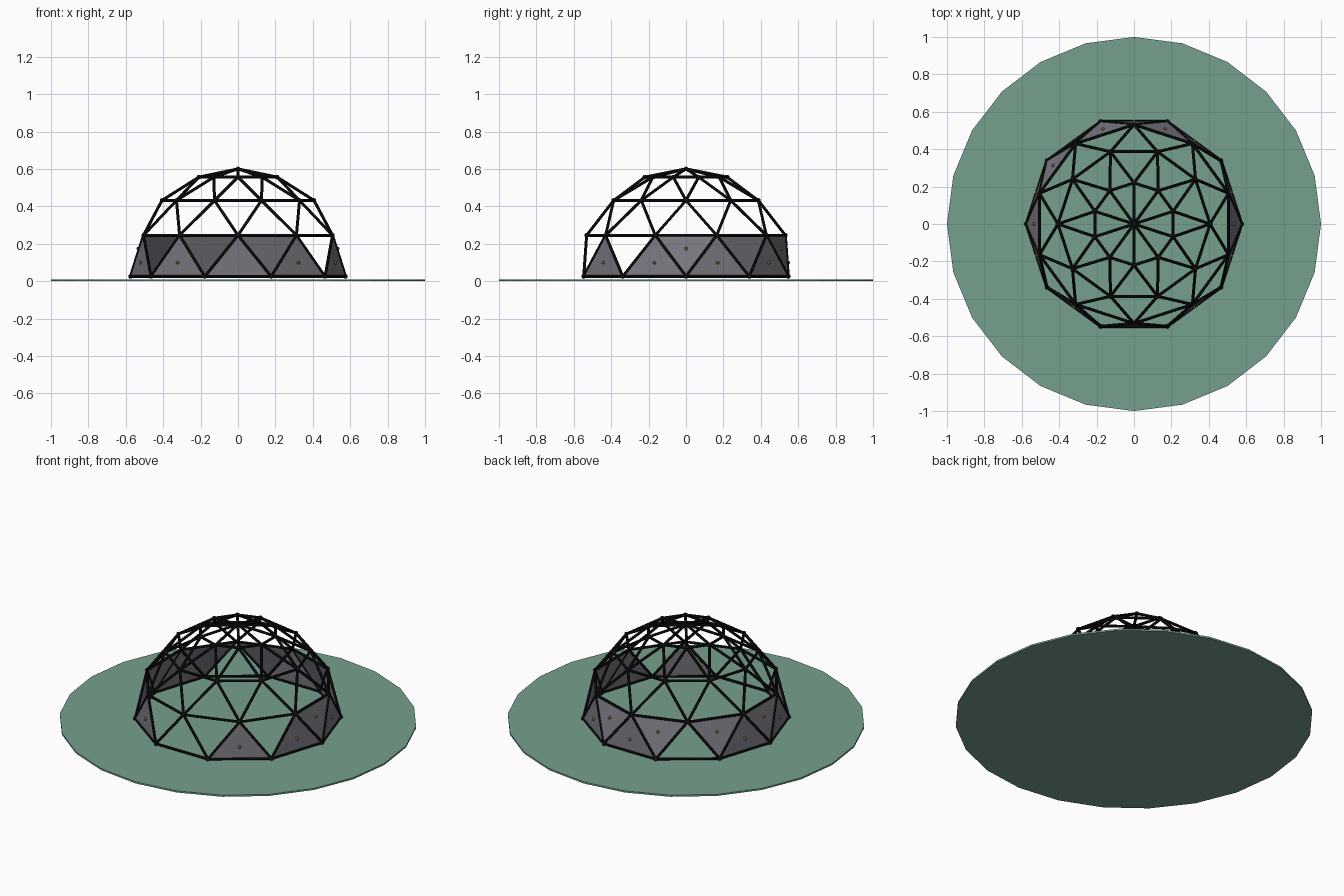
import bpy, bmesh, math
from mathutils import Vector, Matrix

if "Cube" in bpy.data.objects:
    bpy.data.objects.remove(bpy.data.objects["Cube"])

R, BASE_Z, SIDES = 0.575, 0.025, 10
STRUT_R, HUB_R = 0.008, 0.0125


def material(name, rgb):
    m = bpy.data.materials.new(name)
    m.diffuse_color = (*rgb, 1)
    m.use_nodes = True
    m.node_tree.nodes["Principled BSDF"].inputs["Base Color"].default_value = m.diffuse_color
    return m


GREEN = material("ground_green", (0.18, 0.35, 0.262))
BLACK = material("strut_black", (0.006, 0.006, 0.006))
GREY = material("panel_grey", (0.19, 0.19, 0.22))
OLIVE = material("stud_olive", (0.16, 0.13, 0.03))


def finish(name, bm, mat, smooth=False):
    me = bpy.data.meshes.new(name)
    for f in bm.faces:
        f.smooth = smooth
    bm.to_mesh(me)
    bm.free()
    me.materials.append(mat)
    ob = bpy.data.objects.new(name, me)
    bpy.context.collection.objects.link(ob)
    return ob


def point(level, deg):
    """Dome joint on a ring; rings sit 22.5 degrees apart in elevation."""
    e, a = math.radians(22.5 * level), math.radians(deg)
    return Vector((R * math.cos(e) * math.cos(a), R * math.cos(e) * math.sin(a),
                   BASE_Z + R * math.sin(e)))


def strut(bm, a, b):
    d = b - a
    mat = Matrix.Translation((a + b) / 2) @ d.to_track_quat('Z', 'Y').to_matrix().to_4x4()
    bmesh.ops.create_cone(bm, cap_ends=True, segments=8, radius1=STRUT_R, radius2=STRUT_R,
                          depth=d.length, matrix=mat)


# Ground disc
bm = bmesh.new()
bmesh.ops.create_cone(bm, cap_ends=True, segments=24, radius1=1, radius2=1, depth=0.01,
                      matrix=Matrix.Translation((0, 0, 0.005)))
finish("ground_disc", bm, GREEN)

# Joints: every second ring is turned by half a step
step = 360 / SIDES
apex = Vector((0, 0, BASE_Z + R))
rings = [[point(l, step * i + (step / 2) * (l % 2)) for i in range(SIDES)] for l in range(4)]

# Strut lattice
bm = bmesh.new()
for l, ring in enumerate(rings):
    for i, p in enumerate(ring):
        strut(bm, p, ring[(i + 1) % SIDES])
        if l < 3:
            side = -1 if l % 2 == 0 else 1
            strut(bm, p, rings[l + 1][i])
            strut(bm, p, rings[l + 1][(i + side) % SIDES])
        else:
            strut(bm, p, apex)
finish("dome_struts", bm, BLACK)

# Round hubs at the joints
bm = bmesh.new()
for p in [apex] + [p for ring in rings for p in ring]:
    bmesh.ops.create_uvsphere(bm, u_segments=10, v_segments=6, radius=HUB_R,
                              matrix=Matrix.Translation(p))
finish("dome_hubs", bm, BLACK, True)

# Wall panels in the lowest row, with the doorway bays left open
panels = []
for deg in (-126, -54, -18, 18, 54, 90, 162, 198):      # pointing up
    panels.append((point(0, deg - 18), point(0, deg + 18), point(1, deg)))
for deg in (0, 72, 108, 144, 180):                      # pointing down
    panels.append((point(0, deg), point(1, deg + 18), point(1, deg - 18)))

bm, studs = bmesh.new(), bmesh.new()
for tri in panels:
    face = bm.faces.new([bm.verts.new(p) for p in tri])
    face.normal_update()
    c = sum(tri, Vector()) / 3
    # Small stud on the outside of each panel
    bmesh.ops.create_uvsphere(studs, u_segments=8, v_segments=6, radius=0.009,
                              matrix=Matrix.Translation(c + face.normal * 0.006))
wall = finish("wall_panels", bm, GREY)
thick = wall.modifiers.new("thickness", 'SOLIDIFY')
thick.thickness = 0.004
thick.offset = 0
finish("panel_studs", studs, OLIVE, True)
